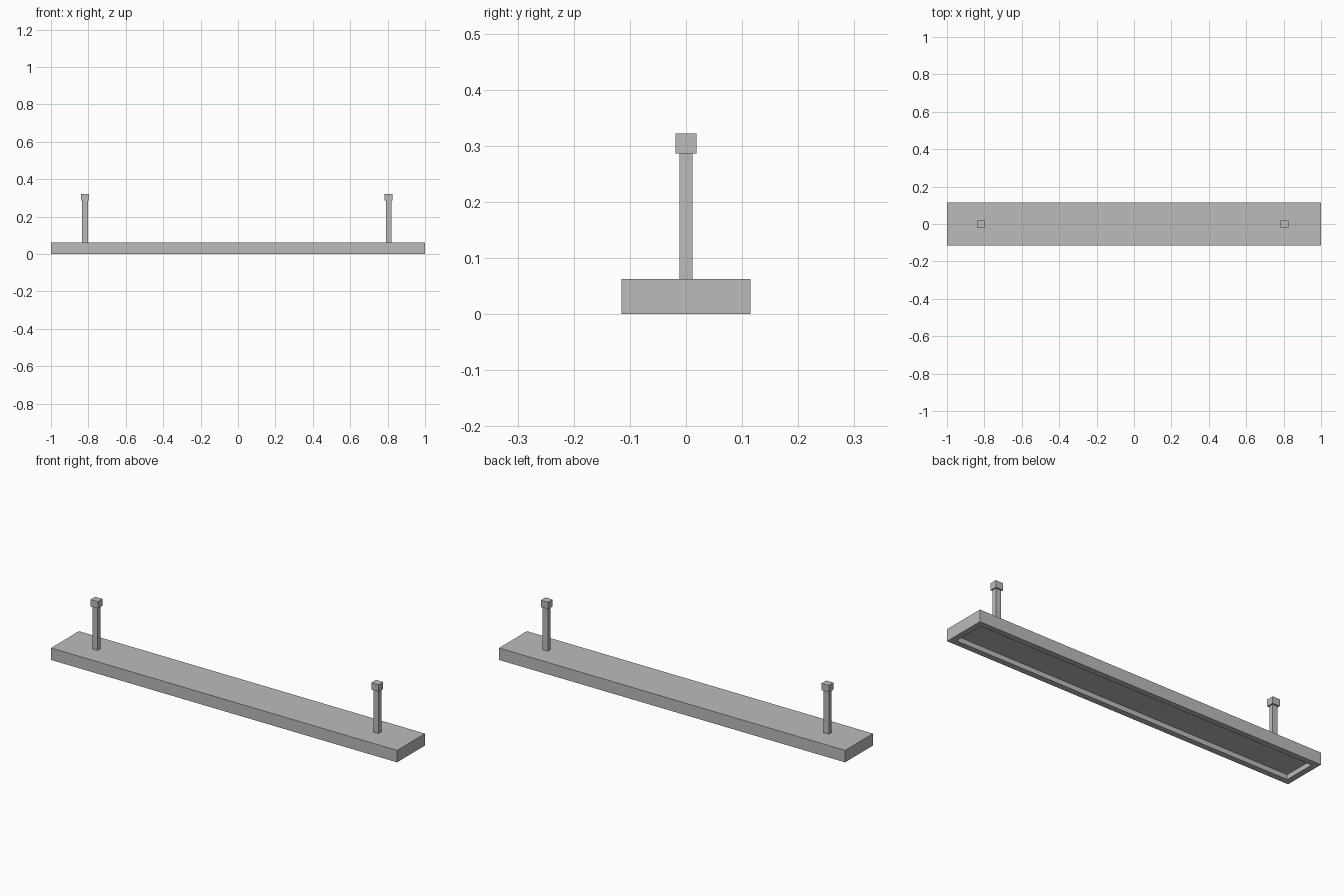
import bpy
import bmesh
from mathutils import Matrix, Vector

cube = bpy.data.objects.get("Cube")
if cube:
    bpy.data.objects.remove(cube, do_unlink=True)

grey = bpy.data.materials.new("plain grey")
grey.use_nodes = True
colour = (0.5, 0.5, 0.5, 1)
grey.diffuse_color = colour
grey.node_tree.nodes["Principled BSDF"].inputs["Base Color"].default_value = colour


def box(name, centre, size, recess=None):
    """Box standing on its centre's z; recess = (rim width, depth) hollows the underside."""
    bm = bmesh.new()
    bmesh.ops.create_cube(bm, size=1, matrix=Matrix.Diagonal((*size, 1)))
    if recess:
        rim, depth = recess
        bottom = min(bm.faces, key=lambda f: f.calc_center_median().z)
        bmesh.ops.inset_region(bm, faces=[bottom], thickness=rim)
        floor = bmesh.ops.extrude_discrete_faces(bm, faces=[bottom])["faces"][0]
        bmesh.ops.translate(bm, verts=floor.verts, vec=(0, 0, depth))
    bmesh.ops.translate(bm, verts=bm.verts, vec=Vector(centre) + Vector((0, 0, size[2] / 2)))
    mesh = bpy.data.meshes.new(name)
    bm.to_mesh(mesh)
    bm.free()
    mesh.materials.append(grey)
    obj = bpy.data.objects.new(name, mesh)
    bpy.context.collection.objects.link(obj)
    return obj


BASE_TOP, CAP_BOTTOM, TOP = 0.0625, 0.286, 0.322

# Long housing, hollow underneath
box("housing", (0, 0, 0), (2, 0.23, BASE_TOP), recess=(0.043, 0.025))

# Hanging posts with square caps
for side, x in (("right", -0.818), ("left", 0.805)):
    box(side + "_post", (x, 0, BASE_TOP), (0.03, 0.023, CAP_BOTTOM - BASE_TOP))
    box(side + "_post_cap", (x, 0, CAP_BOTTOM), (0.042, 0.038, TOP - CAP_BOTTOM))
